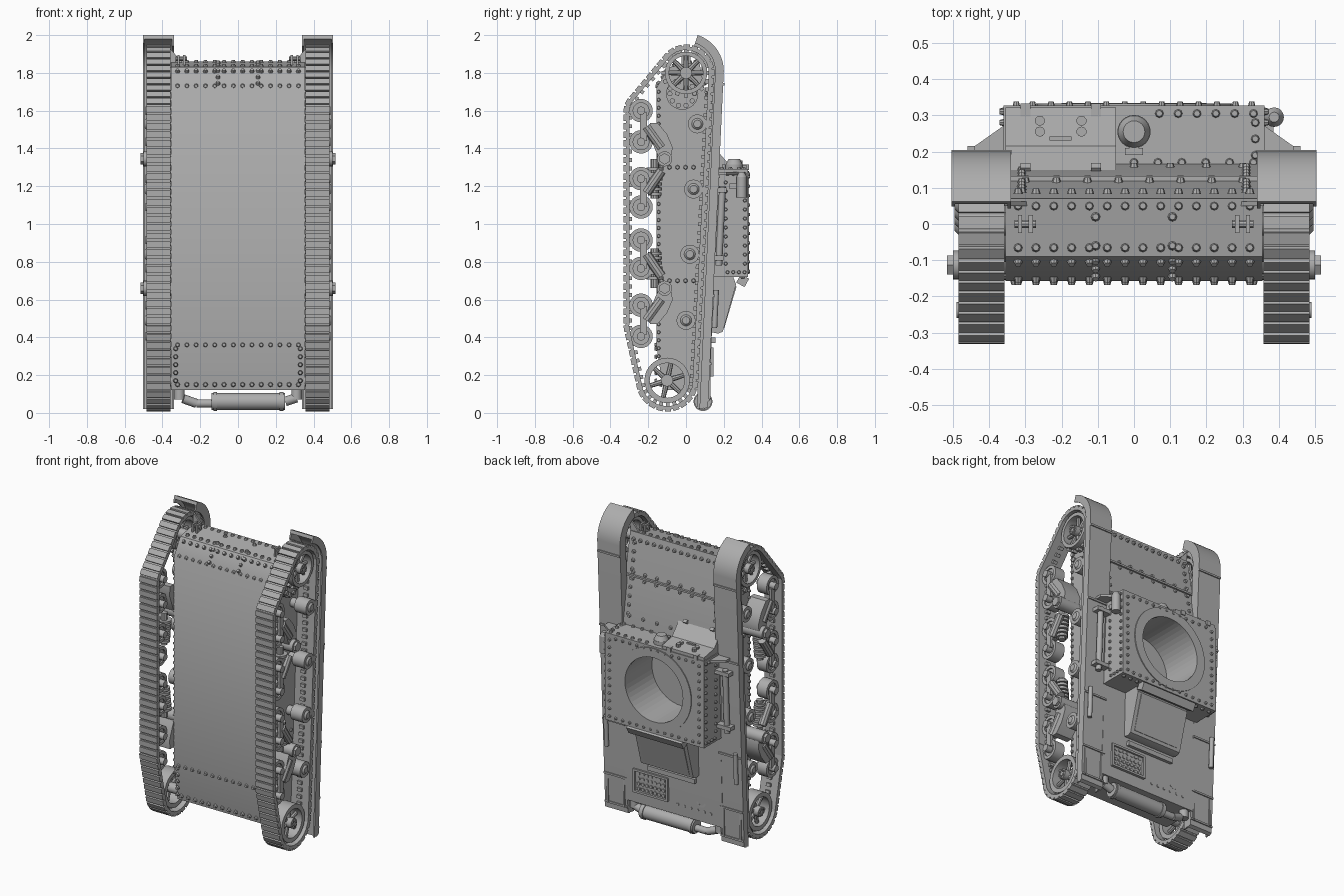
import bpy, bmesh, math
from mathutils import Matrix, Vector

cube = bpy.data.objects.get("Cube")
if cube:
    bpy.data.objects.remove(cube)

grey = bpy.data.materials.new("plain grey")
grey.use_nodes = True
COLOUR = (0.42, 0.42, 0.42, 1)
grey.diffuse_color = COLOUR
grey.node_tree.nodes["Principled BSDF"].inputs["Base Color"].default_value = COLOUR
X, Y, Z = Vector((1, 0, 0)), Vector((0, 1, 0)), Vector((0, 0, 1))


class Part:
    """Collects simple solids into one named object."""
    def __init__(self, name):
        self.name, self.bm = name, bmesh.new()

    def box(self, centre, size, tilt=0):
        m = Matrix.Translation(centre) @ Matrix.Rotation(tilt, 4, 'X') @ Matrix.Diagonal((*size, 1))
        bmesh.ops.create_cube(self.bm, size=1, matrix=m)

    def rod(self, a, b, r, r2=None, seg=16):
        a, b = Vector(a), Vector(b)
        m = Matrix.Translation((a + b) / 2) @ (b - a).to_track_quat('Z', 'Y').to_matrix().to_4x4()
        bmesh.ops.create_cone(self.bm, cap_ends=True, segments=seg, radius1=r,
                              radius2=r if r2 is None else r2, depth=(b - a).length, matrix=m)

    def prism(self, yz, x0, x1):
        rings = [[self.bm.verts.new((x, y, z)) for y, z in yz] for x in (x0, x1)]
        self.bm.faces.new(rings[0])
        self.bm.faces.new(rings[1][::-1])
        for i in range(len(yz)):
            j = (i + 1) % len(yz)
            self.bm.faces.new((rings[0][j], rings[0][i], rings[1][i], rings[1][j]))

    def ring(self, centre, axis, r_out, r_in, depth, seg=32):
        m = Matrix.Translation(centre) @ axis.to_track_quat('Z', 'Y').to_matrix().to_4x4()
        loops = []
        for r, h in ((r_out, -.5), (r_out, .5), (r_in, .5), (r_in, -.5)):
            loops.append([self.bm.verts.new(m @ Vector((r * math.cos(k * math.tau / seg),
                          r * math.sin(k * math.tau / seg), h * depth))) for k in range(seg)])
        for i in range(4):
            a, b = loops[i], loops[(i + 1) % 4]
            for k in range(seg):
                n = (k + 1) % seg
                self.bm.faces.new((a[k], a[n], b[n], b[k]))

    def rivets(self, a, b, n, normal, r=.013):
        a, b = Vector(a), Vector(b)
        for i in range(n):
            p = a.lerp(b, i / max(1, n - 1))
            self.rod(p - normal * .004, p + normal * .011, r, r * .65, 8)

    def done(self, mirror=False, cutter=None):
        bmesh.ops.recalc_face_normals(self.bm, faces=self.bm.faces)
        me = bpy.data.meshes.new(self.name)
        self.bm.to_mesh(me)
        self.bm.free()
        me.materials.append(grey)
        ob = bpy.data.objects.new(self.name, me)
        bpy.context.collection.objects.link(ob)
        if mirror:
            ob.modifiers.new("mirror", 'MIRROR')
        if cutter:
            mod = ob.modifiers.new("opening", 'BOOLEAN')
            mod.object, mod.solver = cutter, 'EXACT'
        return ob


def deck_y(z):
    return .1 + .05 * z if z < 1.3 else .165 - (z - 1.3) * .15


def fender_y(z):
    return .115 + .047 * z

# Round opening cut through the upper box and deck
p = Part("opening_cutter")
p.rod((0, .05, 1.01), (0, .5, 1.01), .212, seg=48)
cutter = p.done()
cutter.hide_render = True
cutter.hide_set(True)

# Hull, upper box and turret ring
p = Part("hull")
p.prism([(-.157, .36), (-.157, 1.72), (-.09, 1.83), (.07, 1.86), (.12, 1.6), (.165, 1.3),
         (.14, .5), (.125, .12), (-.12, .12)], -.355, .355)
p.done(cutter=cutter)
p = Part("upper_box")
p.prism([(.1, .72), (.327, .72), (.327, 1.29), (.1, 1.29)], -.36, .36)
p.done(cutter=cutter)
p = Part("turret_ring")
p.ring((0, .324, 1.01), Y, .27, .21, .018, 48)
p.done()

# Driver hood with sloped lower plate, vision bolts and slit
p = Part("driver_hood")
p.prism([(.14, 1.28), (.322, 1.28), (.322, 1.31), (.215, 1.33), (.13, 1.43), (.12, 1.4)], -.355, -.05)
for x in (-.3, -.105):
    p.box((x, .15, 1.415), (.028, .03, .02), .7)
    p.box((x, .315, 1.3), (.028, .035, .03))
for x in (-.26, -.145):
    for y in (.255, .285):
        p.rod((x, y, 1.3), (x, y, 1.335), .014, seg=10)
p.box((-.203, .236, 1.326), (.06, .012, .014))
p.done()

# Ball mount on the front of the upper box
p = Part("gun_mount")
p.rod((0, .255, 1.28), (0, .255, 1.315), .046, seg=24)
p.rod((0, .255, 1.315), (0, .255, 1.345), .044, .03, 24)
p.box((0, .2, 1.3), (.05, .02, .03))
p.done()

# Rivet rows on hull and box that match on both sides
p = Part("rivets_both_sides")
p.rivets((.33, -.157, .17), (.33, -.157, .34), 5, -Y)
p.rivets((.34, -.14, .74), (.34, .3, .74), 2, -Z)
for z in (.7, 1.3):
    p.rivets((.355, -.13, z), (.355, .04, z), 5, X)
p.rivets((.355, -.145, .3), (.355, -.145, 1.7), 34, X, .011)
for z in (.745, 1.265):
    p.rivets((.36, .22, z), (.36, .31, z), 4, X, .011)
for y in (.21, .312):
    p.rivets((.36, y, .79), (.36, y, 1.22), 10, X, .011)
p.rivets((.325, .327, .75), (.325, .327, 1.25), 11, Y, .011)
p.rivets((.31, deck_y(1.8), 1.8), (.31, deck_y(1.36), 1.36), 9, Y)
p.rivets((.31, deck_y(.64), .64), (.31, deck_y(.16), .16), 9, Y)
p.rivets((.106, -.06, 1.84), (.106, .02, 1.855), 2, Z)
p.rivets((.106, -.145, 1.745), (.106, -.1, 1.81), 3, (Z - Y).normalized())
p.done(mirror=True)

# Rivet rows running across the hull
p = Part("rivets_across")
for y, z, n in ((-.157, .36, -Y), (-.13, .15, -Y), (-.15, 1.73, -Y), (-.105, 1.81, (Z - Y).normalized()),
                (-.065, 1.836, Z), (.05, 1.856, Z), (deck_y(1.82), 1.82, Y)):
    p.rivets((-.32, y, z), (.32, y, z), 14, n)
for z, n in ((1.62, 8), (1.58, 8), (1.35, 7), (.15, 10)):
    p.rivets((-.3, deck_y(z), z), (.3, deck_y(z), z), n, Y)
for z in (.745, 1.265):
    p.rivets((-.28, .327, z), (.28, .327, z), 12, Y, .011)
p.rivets((.07, .305, 1.29), (.33, .305, 1.29), 6, Z)
p.rivets((0, .17, 1.29), (.33, .17, 1.29), 6, Z)
p.rivets((.335, .19, 1.29), (.335, .28, 1.29), 3, Z)
p.rivets((-.33, .3, .72), (.33, .3, .72), 14, -Z)
p.done()

# Seam strips on the sloped front, tow lugs and nose corner gussets
p = Part("front_seam")
p.box((0, .123, 1.6), (.7, .02, .012))
p.done()
p = Part("tow_lugs")
for x in (.285, .315):
    p.box((x, .0, 1.865), (.012, .05, .06))
p.rod((.27, 0, 1.875), (.33, 0, 1.875), .012, seg=10)
bx = [p.bm.verts.new(v) for v in ((.29, .05, 1.85), (.36, .05, 1.85), (.36, .05, 1.93))]
tx = [p.bm.verts.new(v.co + Y * .012) for v in bx]
p.bm.faces.new(bx)
p.bm.faces.new(tx)
for i in range(3):
    p.bm.faces.new((bx[i], bx[(i + 1) % 3], tx[(i + 1) % 3], tx[i]))
p.done(mirror=True)

# Engine hatch, louvre bars, grille and bolted rear plate
p = Part("engine_hatch")
p.prism([(.12, .43), (.17, .42), (.195, .43), (.265, .68), (.25, .72), (.12, .72)], -.19, .19)
p.prism([(.2, .45), (.203, .45), (.268, .67), (.262, .67)], -.165, .165)
p.box((0, .135, .385), (.34, .04, .03))
p.box((0, .3, .7), (.4, .05, .05), -.5)
p.done()
p = Part("rear_grille")
p.box((.16, .115, .27), (.23, .03, .14))
for i in range(7):
    for j in range(4):
        p.rod((.07 + i * .03, .128, .22 + j * .033), (.07 + i * .03, .137, .22 + j * .033), .012, seg=6)
for z in (.2, .34):
    p.box((.16, .13, z), (.25, .03, .014))
for x in (.04, .28):
    p.box((x, .13, .27), (.014, .03, .15))
p.done()
p = Part("rear_plate")
p.box((-.15, .112, .25), (.28, .016, .16))
for z in (.19, .31):
    p.rivets((-.27, .12, z), (-.03, .12, z), 6, Y)
p.ring((-.2, .12, .25), Y, .035, .022, .02, 16)
p.done()

# Muffler with its pipes
p = Part("muffler")
p.rod((-.14, .09, .06), (.25, .09, .06), .045, seg=24)
for x in (-.12, .23):
    p.ring((x, .09, .06), X, .05, .04, .02, 24)
p.rod((.25, .09, .06), (.31, .09, .08), .025)
p.rod((.31, .09, .07), (.31, .09, .14), .028)
p.rod((-.14, .09, .05), (-.22, .09, .05), .022)
p.rod((-.22, .09, .05), (-.29, .08, .075), .024)
p.rod((-.31, .09, .07), (-.31, .09, .14), .028)
p.done()

# Fenders: curved front end, long straight run and outer lip
def fender_strip(thick):
    out, inn = [], []
    for k in range(10):
        a = math.radians(72 - 8 * k)
        for lst, r in ((out, .2), (inn, .2 - thick)):
            lst.append((r * math.cos(a), 1.81 + r * math.sin(a)))
    out.append((fender_y(.03), .03))
    inn.append((fender_y(.03) - thick, .02))
    return out + inn[::-1]

p = Part("fenders")
p.prism(fender_strip(.022), .339, .504)
p.prism(fender_strip(.045), .494, .504)
p.prism(fender_strip(.06), .339, .349)
for z in (.07, .26, .62, 1.25, 1.74):
    p.box((.421, fender_y(z) + .001, z), (.165, .012, .012))
for x in (.36, .482):
    p.box((x, fender_y(.16), .16), (.012, .014, .18))
p.done(mirror=True)

# Gussets between box and fenders
p = Part("box_gussets")
for i in range(2):
    for z in (1.26,):
        c = [p.bm.verts.new((x, y, z + i * .015)) for x, y in ((.355, .16), (.44, .16), (.44, .215), (.355, .275))]
        p.bm.faces.new(c)
vs = list(p.bm.verts)
for i in range(4):
    j = (i + 1) % 4
    p.bm.faces.new((vs[i], vs[j], vs[j + 4], vs[i + 4]))
p.done(mirror=True)

# Tools strapped to the fenders, and a lamp on one side
p = Part("fender_tools")
p.rod((.42, fender_y(.78) + .022, .78), (.42, fender_y(1.2) + .022, 1.2), .018)
p.rod((.47, fender_y(.45) + .015, .45), (.47, fender_y(.65) + .015, .65), .014)
for z in (.82, 1.18):
    p.box((.41, fender_y(z) + .02, z), (.1, .05, .025))
p.box((.4, fender_y(1) + .01, 1), (.04, .02, .3), -.047)
p.done(mirror=True)
p = Part("side_lamp")
p.rod((.387, .295, 1.14), (.387, .295, 1.25), .027)
p.rod((.387, .295, 1.25), (.387, .295, 1.275), .027, .014)
p.box((.37, .27, 1.2), (.03, .08, .03))
p.done()

# Track loop: outline wrapped round four circles, then evenly spaced links
circles = [(-.1, .172, .16), (0, 1.8, .145), (-.225, 1.6, .1), (-.225, .46, .1)]
outline = []
for k in range(720):
    d = Vector((math.cos(k * math.tau / 720), math.sin(k * math.tau / 720)))
    cy, cz, r = max(circles, key=lambda c: c[0] * d.x + c[1] * d.y + c[2])
    outline.append(Vector((cy, cz)) + d * r)
steps = [(outline[i], outline[(i + 1) % 720]) for i in range(720)]
total = sum((b - a).length for a, b in steps)
COUNT = 96
p = Part("tracks")
walked, link = 0, 0
for a, b in steps:
    length = (b - a).length
    while link < COUNT and link * total / COUNT <= walked + length:
        t = (link * total / COUNT - walked) / max(length, 1e-9)
        c, d = a.lerp(b, t), (b - a).normalized()
        n, ang = Vector((d.y, -d.x)), math.atan2(d.y, d.x)
        for off, thick, size in ((-.007, .024, .034), (-.016, .018, .05)):
            q = c + n * off
            p.box((.4215, q.x, q.y), (.127, size, thick), ang)
        q = c - n * .03
        p.box((.4215, q.x, q.y), (.03, .02, .02), ang)
        link += 1
    walked += length
p.done(mirror=True)

# Spoked drive sprocket, idler and toothed final drive
def spoked(p, y, z, r_out, r_in, spokes, phase=0):
    p.ring((.425, y, z), X, r_out, r_in, .09, 32)
    p.rod((.35, y, z), (.475, y, z), .032)
    for k in range(spokes):
        a = math.tau * k / spokes + phase
        dy, dz = math.cos(a), math.sin(a)
        p.rod((.43, y + .02 * dy, z + .02 * dz), (.43, y + r_in * 1.03 * dy, z + r_in * 1.03 * dz), .015, .012, 8)
        p.rod((.47, y + .02 * dy, z + .02 * dz), (.482, y + .02 * dy, z + .02 * dz), .007, seg=6)

p = Part("end_wheels")
spoked(p, -.1, .172, .12, .092, 6, .3)
spoked(p, 0, 1.8, .112, .09, 8)
for k in range(16):
    a = math.tau * k / 16
    p.box((.425, .116 * math.cos(a), 1.8 + .116 * math.sin(a)), (.03, .026, .022), a)
p.rod((.35, -.02, 1.69), (.4, -.02, 1.69), .085, seg=24)
for k in range(10):
    a = math.tau * k / 10
    p.rod((.39, -.02 + .065 * math.cos(a), 1.69 + .065 * math.sin(a)),
          (.412, -.02 + .065 * math.cos(a), 1.69 + .065 * math.sin(a)), .014, seg=8)
p.done(mirror=True)

# Return rollers
p = Part("return_rollers")
for y, z in ((.06, 1.53), (.04, 1.185), (.02, .84), (0, .49)):
    p.rod((.35, y, z), (.4, y, z), .03)
    p.rod((.4, y, z), (.485, y, z), .05, seg=24)
    p.rod((.485, y, z), (.495, y, z), .03, .02)
p.done(mirror=True)

# Suspension units: paired road wheels, arms, fairing, springs and pivot
p = Part("suspension")
for zc, d in ((1.345, 1), (.66, -1)):
    for off in (.255, .09, -.105, -.255):
        z = zc + d * off
        p.ring((.425, -.238, z), X, .062, .042, .07, 24)
        p.rod((.4, -.238, z), (.45, -.238, z), .045, seg=20)
        p.rod((.36, -.238, z), (.49, -.238, z), .022)
    for m in (.17, -.18):
        p.box((.465, -.225, zc + d * m), (.02, .035, .15))
        p.rod((.46, -.21, zc + d * m), (.46, -.13, zc + d * m * .35), .026, seg=10)
    p.prism([(y, zc + d * z) for y, z in ((-.195, .13), (-.19, .19), (-.15, .19), (-.1, .13), (-.07, .06),
            (-.08, .01), (-.14, 0), (-.16, .04))], .36, .475)
    for k in range(6):
        z = zc - d * (.055 + k * .026)
        p.rod((.42, -.165, z - .008), (.42, -.165, z + .008), .045 - .002 * k, seg=14)
    p.rod((.42, -.165, zc), (.42, -.165, zc - d * .21), .022, seg=10)
    p.rod((.35, -.113, zc), (.5, -.113, zc), .04, seg=16)
    p.rod((.5, -.113, zc), (.516, -.113, zc), .03, seg=6)
p.done(mirror=True)

# Smooth round surfaces while keeping hard edges crisp
for ob in bpy.context.scene.objects:
    ob.select_set(ob.type == 'MESH' and ob != cutter)
    if ob.name == "hull":
        bpy.context.view_layer.objects.active = ob
bpy.ops.object.shade_smooth_by_angle(angle=math.radians(35))
